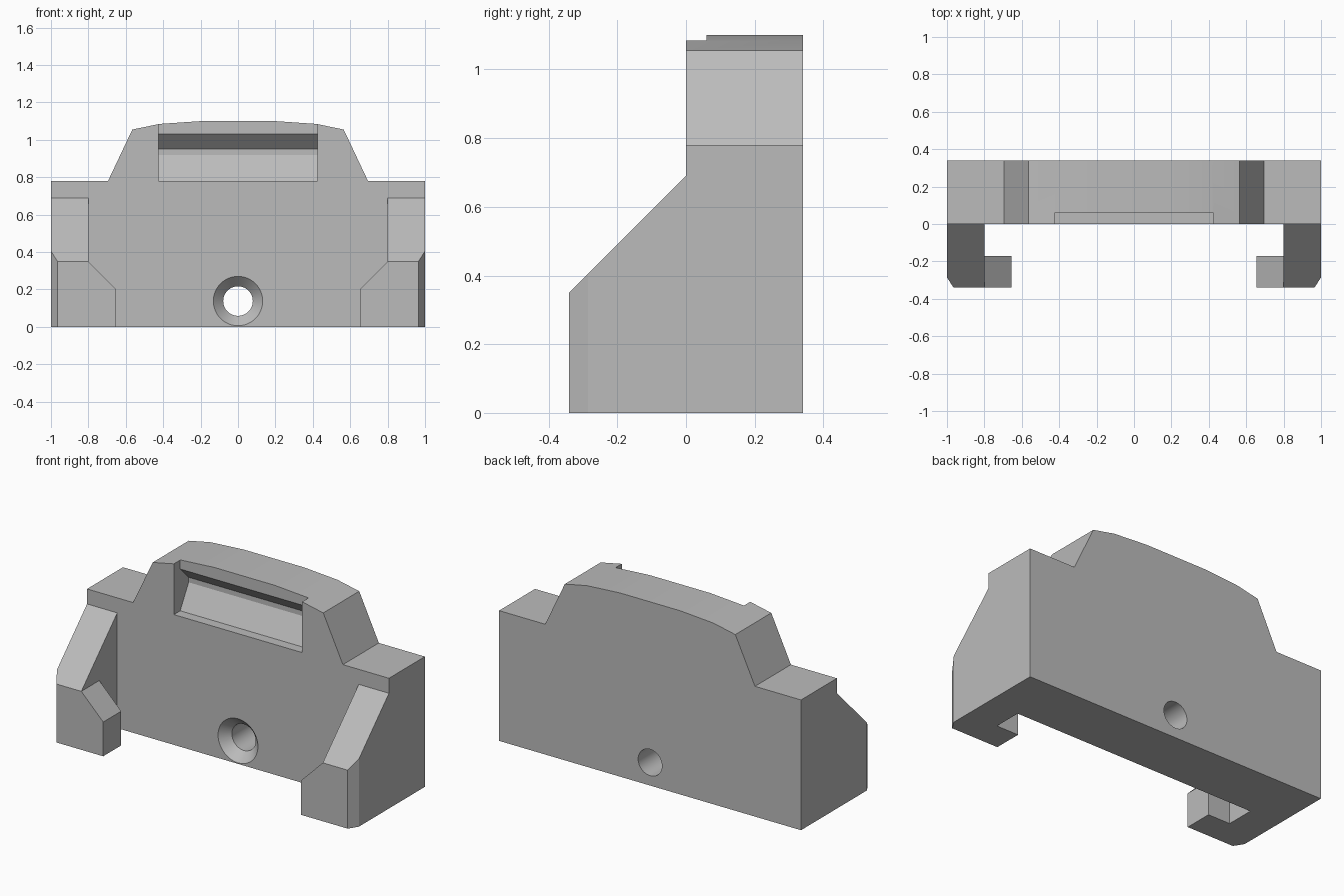
import bpy, bmesh, math
from mathutils import Vector

cube = bpy.data.objects.get("Cube")
if cube:
    bpy.data.objects.remove(cube, do_unlink=True)

grey = bpy.data.materials.new("plain_grey")
grey.use_nodes = True
colour = (0.5, 0.5, 0.5, 1)
grey.diffuse_color = colour
grey.node_tree.nodes["Principled BSDF"].inputs["Base Color"].default_value = colour


def prism(name, points, axis, start, end):
    """Extrude a 2D outline along one axis; the points use the other two in order."""
    def place(p, d):
        c = list(p)
        c.insert("xyz".index(axis), d)
        return Vector(c)
    bm = bmesh.new()
    face = bm.faces.new([bm.verts.new(place(p, start)) for p in points])
    grown = bmesh.ops.extrude_face_region(bm, geom=[face])["geom"]
    moved = [v for v in grown if isinstance(v, bmesh.types.BMVert)]
    bmesh.ops.translate(bm, verts=moved, vec=place((0, 0), end - start))
    bmesh.ops.recalc_face_normals(bm, faces=bm.faces)
    mesh = bpy.data.meshes.new(name)
    bm.to_mesh(mesh)
    bm.free()
    obj = bpy.data.objects.new(name, mesh)
    bpy.context.collection.objects.link(obj)
    mesh.materials.append(grey)
    return obj


def lathe(name, profile, z, segments=48):
    """Spin a (radius, y) profile about a horizontal axis at height z."""
    bm = bmesh.new()
    rings = []
    for r, y in profile:
        angles = [math.tau * i / segments for i in range(segments)]
        rings.append([bm.verts.new((r * math.cos(a), y, z + r * math.sin(a))) for a in angles])
    for lower, upper in zip(rings, rings[1:]):
        for i in range(segments):
            j = (i + 1) % segments
            bm.faces.new((lower[i], lower[j], upper[j], upper[i]))
    bm.faces.new(rings[0])
    bm.faces.new(rings[-1])
    bmesh.ops.recalc_face_normals(bm, faces=bm.faces)
    mesh = bpy.data.meshes.new(name)
    bm.to_mesh(mesh)
    bm.free()
    obj = bpy.data.objects.new(name, mesh)
    bpy.context.collection.objects.link(obj)
    mesh.materials.append(grey)
    return obj


def combine(target, other, operation):
    mod = target.modifiers.new(operation, "BOOLEAN")
    mod.operation = operation
    mod.solver = "EXACT"
    mod.object = other
    bpy.context.view_layer.objects.active = target
    bpy.ops.object.modifier_apply(modifier=mod.name)
    bpy.data.objects.remove(other, do_unlink=True)


# Upright plate with raised, gently arched crown
half = [(1, 0), (1, 0.78), (0.695, 0.78), (0.565, 1.055), (0.42, 1.085), (0.2, 1.1)]
outline = half + [(-x, z) for x, z in reversed(half)]
body = prism("bracket_body", outline, "y", 0, 0.34)

# Side arms with sloped tops, inward hooks and chamfered outer corners
for side in (1, -1):
    arm = prism("arm", [(0.1, 0), (0.1, 0.69), (0, 0.69), (-0.34, 0.35), (-0.34, 0)],
                "x", side * 0.8, side)
    hook = prism("hook", [(side * x, z) for x, z in
                          [(0.9, 0), (0.9, 0.35), (0.8, 0.35), (0.655, 0.205), (0.655, 0)]],
                 "y", -0.34, -0.17)
    # Keep the hook below the sloped arm top
    combine(arm, hook, "UNION")
    corner = prism("corner_cutter", [(side * x, y) for x, y in
                                     [(0.965, -0.34), (0.9268, -0.4), (1.1, -0.4), (1.1, -0.128), (1, -0.285)]],
                   "z", -0.1, 0.8)
    combine(arm, corner, "DIFFERENCE")
    combine(body, arm, "UNION")

# Recessed window with an undercut lip, open at the top of the front edge
window = prism("window_cutter", [(-0.1, 0.78), (0.06, 0.78), (0.14, 0.92), (0.14, 0.95),
                                 (0.06, 1.03), (0.06, 1.2), (-0.1, 1.2)], "x", -0.425, 0.425)
combine(body, window, "DIFFERENCE")

# Countersunk screw hole
hole = lathe("hole_cutter", [(0.132, -0.1), (0.132, 0), (0.079, 0.055), (0.079, 0.5)], 0.138)
combine(body, hole, "DIFFERENCE")

# Smooth only the round hole surfaces
bpy.ops.object.select_all(action="DESELECT")
body.select_set(True)
bpy.context.view_layer.objects.active = body
bpy.ops.object.shade_smooth_by_angle(angle=math.radians(10))
body.data.materials.clear()
body.data.materials.append(grey)
body.data.polygons.foreach_set("material_index", [0] * len(body.data.polygons))
